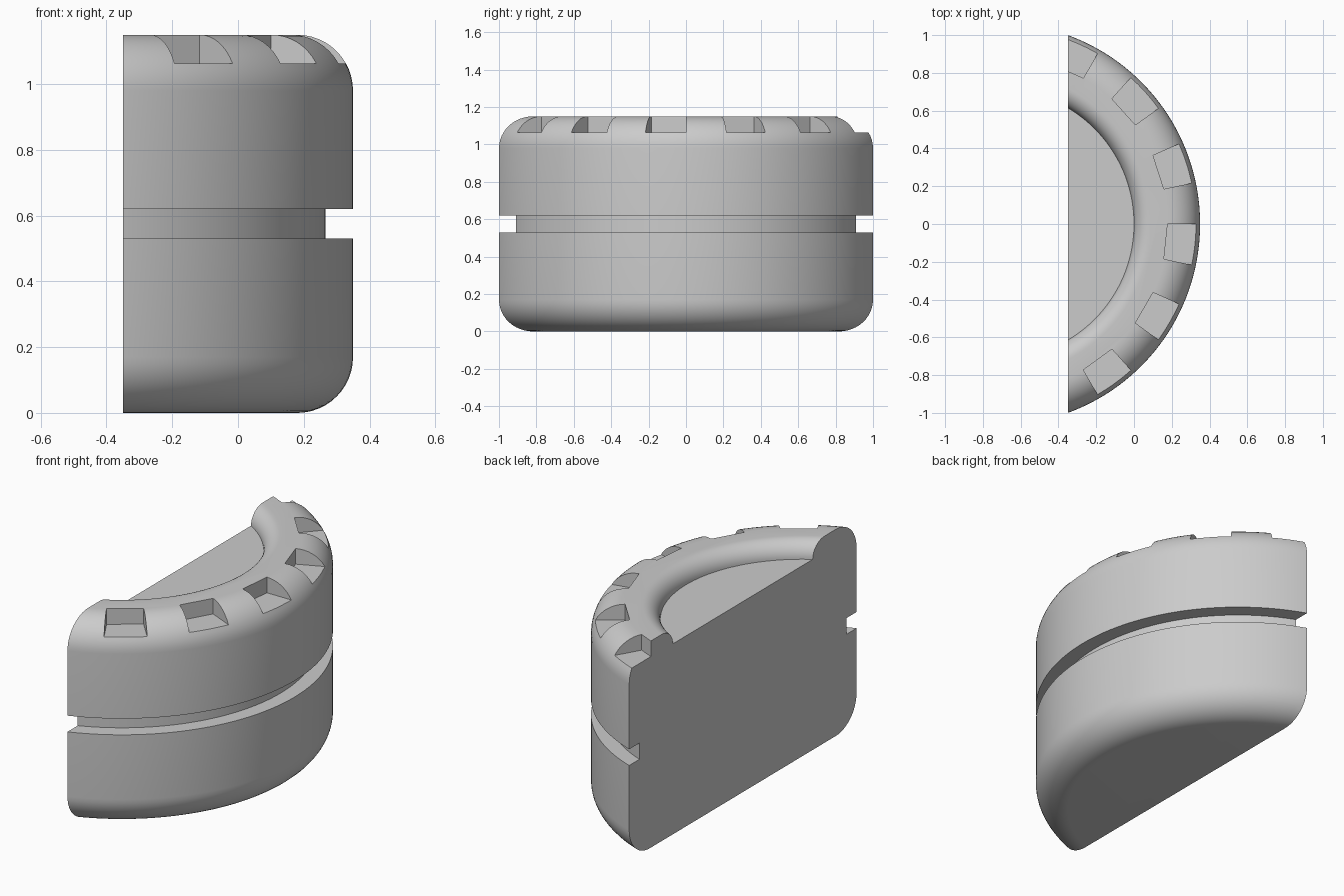
import bpy, bmesh
from math import sin, cos, radians, pi

cube = bpy.data.objects.get("Cube")
if cube:
    bpy.data.objects.remove(cube)

CX, R, H = -0.714, 1.064, 1.15        # axis position, outer radius, height
FILLET, LIP, FLOOR = 0.17, 0.09, 1.063
CUT_X = -0.35

grey = bpy.data.materials.new("mid grey")
grey.use_nodes = True
colour = (0.6, 0.6, 0.6, 1)
grey.diffuse_color = colour
grey.node_tree.nodes["Principled BSDF"].inputs["Base Color"].default_value = colour


def arc(r, z, radius, start, end, steps=12):
    """Points of a rounded corner in the profile."""
    angles = [radians(start + (end - start) * i / steps) for i in range(steps + 1)]
    return [(r + radius * cos(a), z + radius * sin(a)) for a in angles]


def make_object(name, bm):
    bmesh.ops.recalc_face_normals(bm, faces=bm.faces)
    mesh = bpy.data.meshes.new(name)
    bm.to_mesh(mesh)
    bm.free()
    mesh.materials.append(grey)
    obj = bpy.data.objects.new(name, mesh)
    bpy.context.collection.objects.link(obj)
    return obj


# Body: lathed profile with rounded corners, a groove and a raised rim
profile = [(0, 0)]
profile += arc(R - FILLET, FILLET, FILLET, -90, 0)
profile += [(R, 0.53), (0.98, 0.53), (0.98, 0.62), (R, 0.62)]
profile += arc(R - FILLET, H - FILLET, FILLET, 0, 90)
profile += arc(0.714 + LIP, H - LIP, LIP, 90, 180)
profile += [(0.714, FLOOR - 0.003), (0, FLOOR - 0.003)]

bm = bmesh.new()
start = radians(1)
verts = [bm.verts.new((CX + r * cos(start), r * sin(start), z)) for r, z in profile]
edges = [bm.edges.new(pair) for pair in zip(verts, verts[1:])]
bmesh.ops.spin(bm, geom=verts + edges, cent=(CX, 0, 0), axis=(0, 0, 1),
               angle=2 * pi, steps=180)
bmesh.ops.remove_doubles(bm, verts=bm.verts, dist=1e-5)

# Slice off the back and close the flat side
bmesh.ops.bisect_plane(bm, geom=bm.verts[:] + bm.edges[:] + bm.faces[:],
                       plane_co=(CUT_X, 0, 0), plane_no=(1, 0, 0), clear_inner=True)
bmesh.ops.holes_fill(bm, edges=[e for e in bm.edges if e.is_boundary], sides=0)
bmesh.ops.dissolve_limit(bm, angle_limit=radians(0.1), verts=bm.verts, edges=bm.edges)
body = make_object("rounded_body", bm)

# Cutters: radial wedges for the notches around the rim
bm = bmesh.new()
for first in range(-60, 72, 24):
    rings = []
    for z in (FLOOR, H + 0.1):
        rings.append([bm.verts.new((CX + r * cos(radians(a)), r * sin(radians(a)), z))
                      for r, a in ((0.892, first), (1.2, first),
                                   (1.2, first + 12), (0.892, first + 12))])
    low, high = rings
    bm.faces.new(low)
    bm.faces.new(high)
    for i in range(4):
        j = (i + 1) % 4
        bm.faces.new((low[i], low[j], high[j], high[i]))
cutter = make_object("notch_cutter", bm)

boolean = body.modifiers.new("notches", 'BOOLEAN')
boolean.operation = 'DIFFERENCE'
boolean.solver = 'EXACT'
boolean.object = cutter

bpy.ops.object.select_all(action='DESELECT')
body.select_set(True)
bpy.context.view_layer.objects.active = body
bpy.ops.object.modifier_apply(modifier=boolean.name)
bpy.data.objects.remove(cutter)
bpy.ops.object.shade_smooth_by_angle(angle=radians(25))
